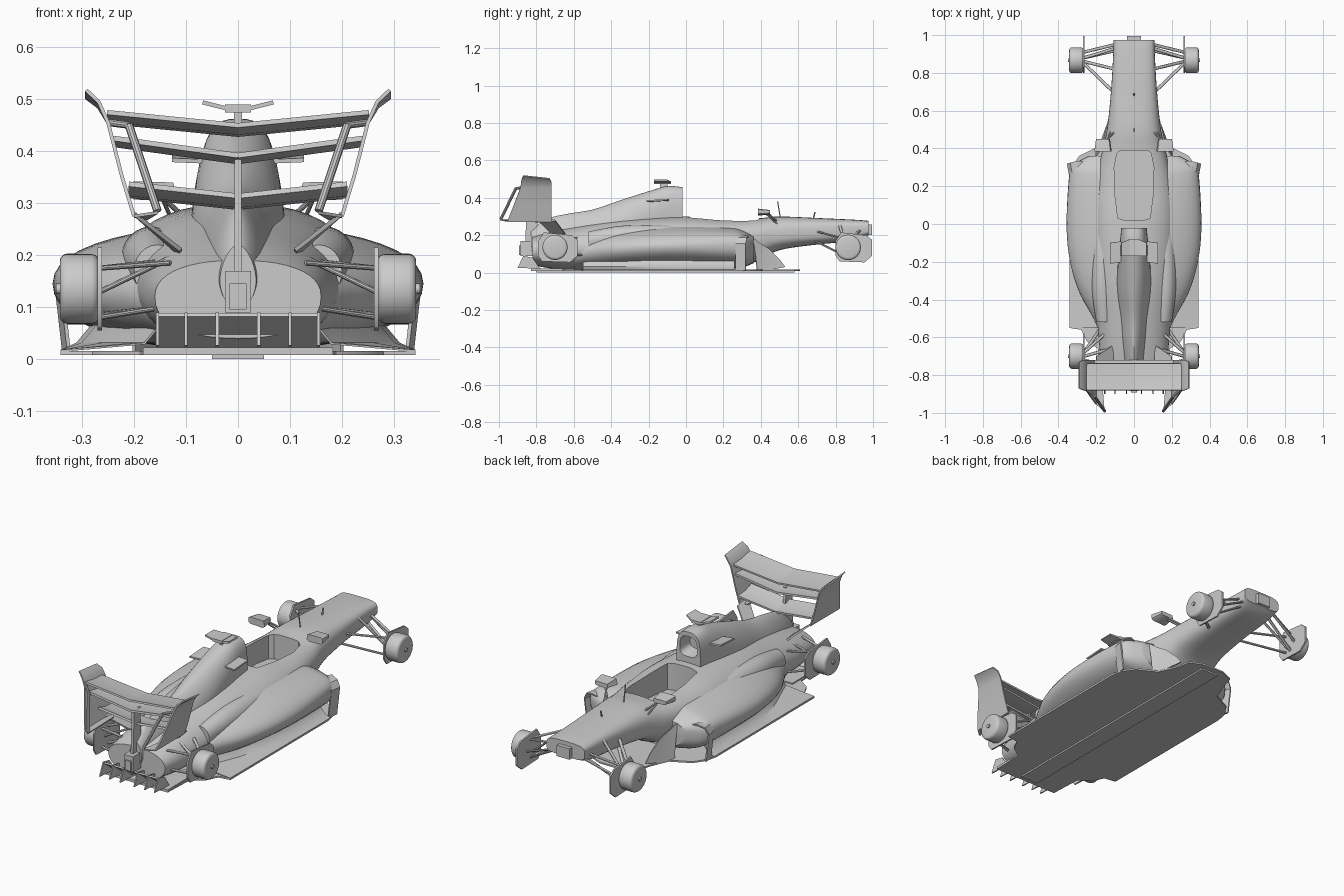
import bpy, bmesh, math
from mathutils import Vector

if "Cube" in bpy.data.objects:
    bpy.data.objects.remove(bpy.data.objects["Cube"])


def make(name, verts, faces, mirror=False):
    me = bpy.data.meshes.new(name)
    me.from_pydata([tuple(v) for v in verts], [], faces)
    bm = bmesh.new()
    bm.from_mesh(me)
    bmesh.ops.recalc_face_normals(bm, faces=bm.faces)
    bm.to_mesh(me)
    bm.free()
    ob = bpy.data.objects.new(name, me)
    bpy.context.collection.objects.link(ob)
    if mirror:
        ob.modifiers.new("mirror", 'MIRROR')
    return ob


def spline(rows, steps):
    """Catmull-Rom through rows of numbers"""
    out = []
    for i in range(len(rows) - 1):
        p = [rows[max(0, min(len(rows) - 1, i + k))] for k in (-1, 0, 1, 2)]
        for j in range(steps):
            t = j / steps
            out.append([b + .5 * t * (c - a + t * (2 * a - 5 * b + 4 * c - d + t * (3 * (b - c) + d - a)))
                        for a, b, c, d in zip(*p)])
    return out + [rows[-1]]


def loft(name, rows, mirror=False, n=44, steps=5):
    """rows of: y, centre x, half width, bottom z, widest z, top z, squareness"""
    verts, faces = [], []
    rings = spline(rows, steps)
    for y, cx, w, zb, zm, zt, e in rings:
        for k in range(n):
            c, s = math.cos(2 * math.pi * k / n), math.sin(2 * math.pi * k / n)
            h = zt - zm if s > 0 else zm - zb
            verts.append((cx + w * math.copysign(abs(c) ** (2 / e), c), y,
                          zm + h * math.copysign(abs(s) ** (2 / e), s)))
    for i in range(len(rings) - 1):
        for k in range(n):
            a, b = i * n + k, i * n + (k + 1) % n
            faces.append((a, b, b + n, a + n))
    faces += [tuple(range(n)), tuple(range(len(verts) - n, len(verts)))]
    return make(name, verts, faces, mirror)


def prism(name, poly, axis, lo, hi, mirror=False):
    """polygon extruded along axis x (poly = y,z) or z (poly = x,y)"""
    n = len(poly)
    put = (lambda p, h: (h, *p)) if axis == 'x' else (lambda p, h: (*p, h))
    verts = [put(p, lo) for p in poly] + [put(p, hi) for p in poly]
    faces = [tuple(range(n)), tuple(range(n, 2 * n))]
    faces += [(i, (i + 1) % n, (i + 1) % n + n, i + n) for i in range(n)]
    return make(name, verts, faces, mirror)


def box(name, x, y, z, mirror=False):
    return prism(name, [(x[0], y[0]), (x[1], y[0]), (x[1], y[1]), (x[0], y[1])], 'z', *z, mirror)


def sheet(name, rows, thick=.008, mirror=True):
    """thin curved panel through rows of points"""
    m = len(rows[0])
    faces = [(i * m + j, i * m + j + 1, (i + 1) * m + j + 1, (i + 1) * m + j)
             for i in range(len(rows) - 1) for j in range(m - 1)]
    ob = make(name, [p for r in rows for p in r], faces)
    s = ob.modifiers.new("thickness", 'SOLIDIFY')
    s.thickness, s.offset = thick, 0
    if mirror:
        ob.modifiers.new("mirror", 'MIRROR')
    return ob


def rod(name, a, b, r, mirror=True, n=10, flat=1.0, bevel=0):
    a, b = Vector(a), Vector(b)
    q = (b - a).to_track_quat('Z', 'Y')
    ring = [Vector((r * math.cos(2 * math.pi * k / n), r * flat * math.sin(2 * math.pi * k / n), 0)) for k in range(n)]
    verts = [p + q @ v for p in (a, b) for v in ring]
    faces = [tuple(range(n)), tuple(range(n, 2 * n))]
    faces += [(k, (k + 1) % n, (k + 1) % n + n, k + n) for k in range(n)]
    ob = make(name, verts, faces)
    if bevel:
        bv = ob.modifiers.new("bevel", 'BEVEL')
        bv.width, bv.segments, bv.angle_limit = bevel, 3, math.radians(50)
    if mirror:
        ob.modifiers.new("mirror", 'MIRROR')
    return ob


# Main body: nose, tub and tail
tub = loft("nose_and_tub", [
    (.975, 0, .108, .20, .235, .277, 4), (.9, 0, .11, .17, .23, .283, 3.5), (.7, 0, .122, .15, .22, .292, 3),
    (.5, 0, .143, .12, .2, .30, 2.7), (.38, 0, .17, .06, .18, .29, 2.5), (.2, 0, .21, .015, .16, .288, 2.5),
    (0, 0, .23, .015, .15, .30, 2.3), (-.3, 0, .22, .015, .14, .29, 2.1), (-.52, 0, .195, .015, .13, .26, 2),
    (-.7, 0, .178, .02, .12, .225, 2.1), (-.82, 0, .16, .04, .12, .19, 2.3)])
pods = loft("sidepods", [
    (.36, 0, .24, .05, .15, .2, 3), (.31, 0, .325, .03, .15, .225, 2.8), (.24, 0, .345, .02, .15, .245, 2.5),
    (0, 0, .357, .015, .145, .26, 2.1), (-.18, 0, .342, .012, .14, .255, 2), (-.35, 0, .295, .012, .13, .24, 2),
    (-.5, 0, .215, .012, .12, .21, 2), (-.6, 0, .17, .012, .1, .18, 2)])
# Engine cover with roll-hoop intake
cover = loft("engine_cover", [
    (-.02, 0, .067, .15, .33, .457, 3), (-.1, 0, .075, .15, .32, .462, 2.6), (-.2, 0, .085, .15, .29, .435, 2.2),
    (-.35, 0, .09, .15, .25, .387, 1.8), (-.5, 0, .075, .14, .22, .337, 1.6), (-.63, 0, .065, .12, .2, .315, 1.5),
    (-.75, 0, .05, .1, .18, .285, 1.5), (-.83, 0, .035, .09, .15, .22, 1.7)])
loft("cooling_outlet", [
    (.1, .16, .05, .12, .18, .24, 2), (-.15, .165, .06, .13, .19, .255, 2), (-.35, .165, .058, .12, .19, .25, 2),
    (-.52, .155, .045, .11, .17, .22, 2)], True, 24)
# Floor edge flare joining the pods
sheet("floor_flare", [[(.341, y, .016), (.31 - d, y, .03), (.285 - d, y, .06), (.27 - d, y, .1)]
                      for y, d in ((.26, 0), (0, 0), (-.2, .01), (-.35, .05), (-.5, .11), (-.55, .13))], .004)

# Cutters: cockpit opening and intake mouth
c = [(.05, .02), (.085, .03), (.1, .15), (.105, .3), (.09, .375), (.07, .39)]
cockpit = prism("cockpit_cutter", c + [(-x, y) for x, y in reversed(c)], 'z', .16, .5)
mouth = loft("intake_cutter", [(.01, 0, .053, .325, .37, .44, 3), (-.09, 0, .04, .345, .38, .42, 3)])
for ob, cut in ((tub, cockpit), (pods, cockpit), (cover, mouth)):
    b = ob.modifiers.new("opening", 'BOOLEAN')
    b.operation, b.solver, b.object = 'DIFFERENCE', 'EXACT', cut
    cut.hide_render = True

# Floor, plank and diffuser
f = [(.06, .61), (.13, .58), (.15, .5), (.19, .41), (.29, .36), (.33, .3), (.342, .24), (.342, -.55),
     (.28, -.56), (.25, -.62), (.19, -.66), (.183, -.82)]
prism("floor", f + [(-x, y) for x, y in reversed(f)], 'z', .008, .016)
box("plank", (-.05, .05), (-.8, .58), (0, .01))
box("rear_floor", (-.183, .183), (-.83, -.6), (.008, .022))
sheet("diffuser_ramp", [[(x, -.78, .02), (x, -.83, .06), (x, -.865, .085)] for x in (0, .155)], .008)
for x in (.04, .1, .155):
    prism("diffuser_fin", [(-.78, .02), (-.9, .026), (-.87, .09), (-.82, .08)], 'x', x - .003, x + .003, True)
box("rear_light", (-.025, .025), (-.885, -.8), (.09, .17))
box("rear_light_lens", (-.016, .016), (-.892, -.88), (.095, .145))

# Rear wing
sheet("wing_endplate", [[(x, f, z - d), (x, r, z)] for x, z, f, r, d in (
    (.292, .518, -.73, -.87, .015), (.268, .495, -.72, -.88, .01), (.25, .455, -.72, -.885, 0),
    (.223, .35, -.72, -.925, 0), (.2, .275, -.72, -.955, 0))], .007)
sheet("endplate_foot", [[(.2, -.72, .275), (.2, -.955, .275)], [(.175, -.76, .27), (.155, -.995, .282)]], .006)
rod("endplate_loop_top", (.248, -.875, .455), (.21, -.91, .45), .007)
rod("endplate_loop", (.21, -.91, .45), (.155, -.99, .285), .008)
sheet("endplate_lower", [[(.2, -.7, .28), (.2, -.79, .28)], [(.11, -.64, .2), (.11, -.72, .21)]], .008)
sheet("wing_flap", [[(x, -.74, z), (x, -.81, z + .004), (x, -.88, z + .018)] for x, z in ((0, .432), (.252, .457))], .009)
sheet("wing_main_plane", [[(x, -.735, z + .004), (x, -.80, z), (x, -.87, z + .012)] for x, z in ((0, .38), (.24, .413))], .01)
sheet("beam_wing", [[(x, -.72, z), (x, -.78, z + .004), (x, -.83, z + .022)] for x, z in ((0, .292), (.21, .315))], .01)
prism("wing_pylon", [(-.79, .15), (-.86, .15), (-.85, .39), (-.8, .39)], 'x', -.007, .007)

# Wheel hubs, brake plates and suspension
for end, y, r, oct_y in (("front", .867, .068, (.8, .995)), ("rear", -.7, .067, (-.79, -.58))):
    rod(end + "_hub", (.268, y, .135), (.343, y, .135), r, n=40, bevel=.014)
    rod(end + "_axle_nut", (.34, y, .135), (.35, y, .135), .01, n=12)
    a, b = oct_y
    prism(end + "_brake_plate", [(a + .02, .06), (b - .04, .055), (b, .09), (b, .175), (b - .03, .2),
                                 (a + .03, .215), (a, .17), (a, .09)], 'x', .262, .27, True)
arms = {"front_arm": [((.1, .93, .225), (.265, .88, .18)), ((.11, .7, .22), (.265, .85, .18)),
                      ((.09, .92, .19), (.265, .88, .09)), ((.1, .69, .17), (.265, .85, .09)),
                      ((.1, .82, .26), (.265, .86, .11)), ((.1, .95, .2), (.265, .91, .13))],
        "rear_arm": [((.13, -.56, .19), (.265, -.68, .175)), ((.13, -.76, .185), (.265, -.72, .175)),
                     ((.14, -.5, .1), (.265, -.68, .085)), ((.14, -.78, .1), (.265, -.72, .08)),
                     ((.12, -.66, .2), (.265, -.7, .13))]}
for name, pairs in arms.items():
    for a, b in pairs:
        rod(name, a, b, .0085, flat=.6)
box("nose_mount", (-.036, .036), (.95, .995), (.2, .256))

# Camera, cover winglets, mirrors, sensors
box("camera_post", (-.008, .008), (-.14, -.1), (.45, .48))
box("camera_body", (-.025, .025), (-.17, -.08), (.475, .49))
sheet("camera_wing", [[(.02, -.08, .482), (.02, -.17, .482)], [(.068, -.1, .494), (.068, -.17, .494)]], .008)
sheet("cover_winglet", [[(.055, -.09, .388), (.055, -.2, .38)], [(.127, -.1, .39), (.127, -.21, .383)]], .008)
m = [(.118, .312), (.13, .304), (.2, .307), (.21, .315), (.21, .338), (.2, .342), (.125, .34)]
n = len(m)
make("mirror", [(x, .385, z) for x, z in m] + [(.165 + (x - .165) * .8, .45, .323 + (z - .323) * .6) for x, z in m],
     [tuple(range(n)), tuple(range(n, 2 * n))] + [(i, (i + 1) % n, (i + 1) % n + n, i + n) for i in range(n)], True)
rod("mirror_stalk", (.1, .49, .27), (.15, .44, .315), .005)
rod("mirror_mast", (.12, .5, .25), (.15, .42, .32), .004)
rod("airspeed_probe", (0, .505, .29), (0, .49, .38), .003, False)
rod("nose_antenna", (0, .68, .285), (0, .69, .325), .004, False)

# Bargeboards: arched outer vane and inner turning vane
sheet("outer_vane", [[(x, y, z), (x - .01, y - .055, z)] for x, z, y in (
    (.26, .185, .33), (.3, .195, .335), (.335, .185, .325), (.352, .155, .32), (.345, .1, .32), (.335, .012, .32))], .007)
sheet("turning_vane", [[(.2, .38, .014), (.17, .45, .014), (.14, .53, .03)],
                       [(.2, .37, .1), (.17, .42, .1), (.145, .5, .07)],
                       [(.2, .355, .19), (.18, .39, .16), (.16, .44, .13)]], .006)

# Bake modifiers, drop cutters, smooth
bpy.ops.object.select_all(action='SELECT')
bpy.context.view_layer.objects.active = tub
bpy.ops.object.convert(target='MESH')
for cut in (cockpit, mouth):
    bpy.data.objects.remove(cut)
bpy.ops.object.select_all(action='SELECT')
bpy.context.view_layer.objects.active = tub
bpy.ops.object.shade_smooth_by_angle(angle=math.radians(35))
